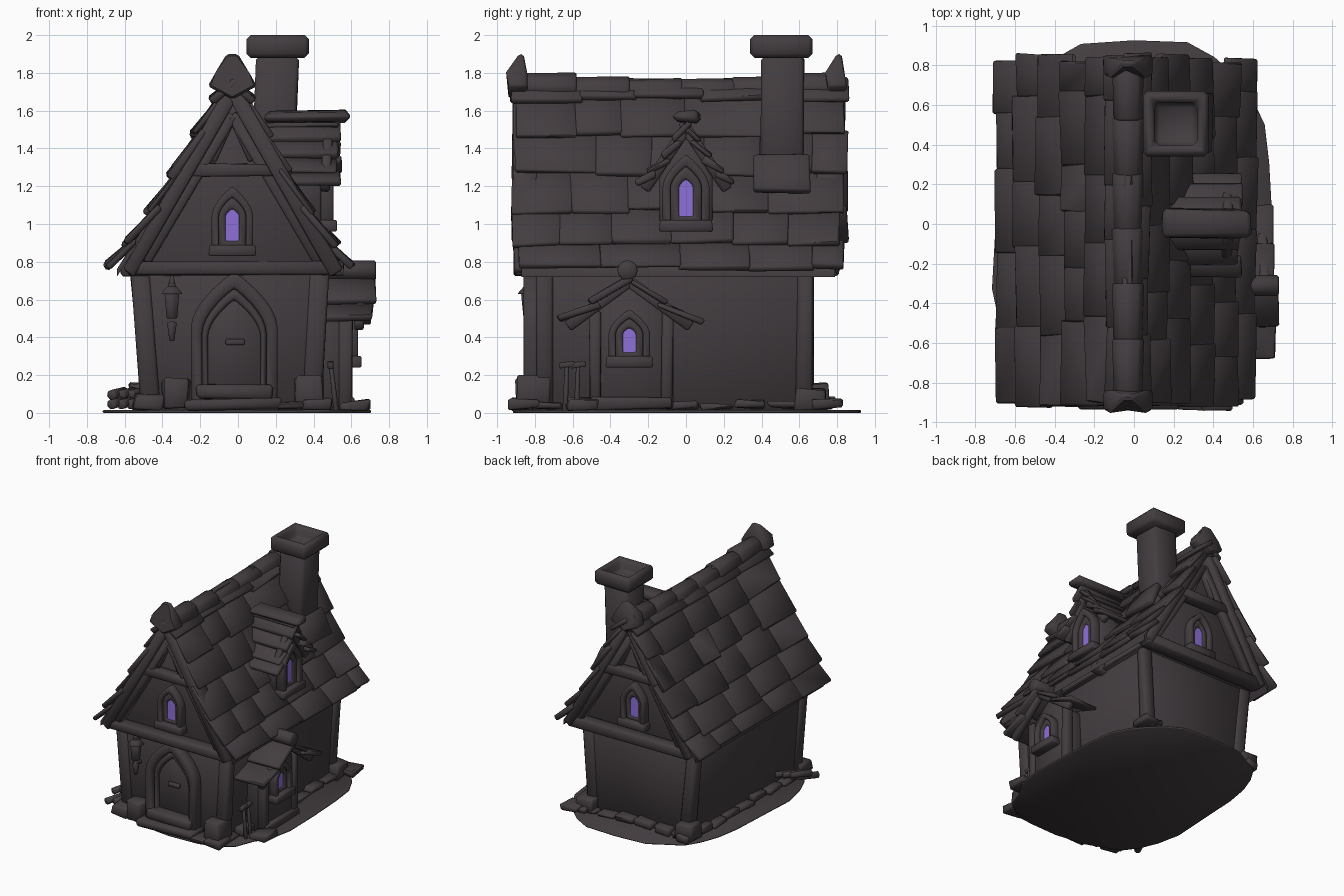
import bpy, bmesh, math, random
from mathutils import Matrix, Vector

random.seed(4)
if "Cube" in bpy.data.objects:
    bpy.data.objects.remove(bpy.data.objects["Cube"], do_unlink=True)


def material(name, colour):
    mat = bpy.data.materials.new(name)
    mat.use_nodes = True
    mat.diffuse_color = (*colour, 1)
    mat.node_tree.nodes["Principled BSDF"].inputs["Base Color"].default_value = (*colour, 1)
    return mat


DARK = material("charcoal", (0.056, 0.046, 0.051))
GLOW = material("violet glass", (0.27, 0.16, 0.69))
X, Y = Vector((1, 0, 0)), Vector((0, 1, 0))
CX = -0.03                                   # house centre line
FRONT, BACK = -0.78, 0.66                    # main wall faces


def finish(bm, name, mat=DARK, bevel=0.01):
    bmesh.ops.recalc_face_normals(bm, faces=bm.faces)
    if bevel:
        edges = [e for e in bm.edges if e.calc_face_angle(0) > 0.6]
        bmesh.ops.bevel(bm, geom=edges, offset=bevel, segments=1, affect='EDGES', clamp_overlap=True)
    mesh = bpy.data.meshes.new(name)
    bm.to_mesh(mesh)
    bm.free()
    mesh.materials.append(mat)
    obj = bpy.data.objects.new(name, mesh)
    bpy.context.collection.objects.link(obj)
    bpy.ops.object.select_all(action='DESELECT')
    obj.select_set(True)
    bpy.context.view_layer.objects.active = obj
    bpy.ops.object.shade_smooth_by_angle(angle=math.radians(48))


def beam(bm, start, end, width, thick, side=Y, jitter=0.0):
    """Box from start to end; width runs along side."""
    start, end = Vector(start), Vector(end)
    along = (end - start).normalized()
    normal = along.cross(side).normalized()
    rot = Matrix((along, normal.cross(along), normal)).transposed().to_4x4()
    size = Matrix.Diagonal(((end - start).length, width, thick, 1))
    made = bmesh.ops.create_cube(bm, size=1, matrix=Matrix.Translation((start + end) / 2) @ rot @ size)
    for v in made["verts"]:
        v.co += Vector([random.uniform(-jitter, jitter) for _ in range(3)])


def cone(bm, start, end, r0, r1, sides=8):
    start, end = Vector(start), Vector(end)
    turn = (end - start).to_track_quat('Z', 'Y').to_matrix().to_4x4()
    bmesh.ops.create_cone(bm, cap_ends=True, segments=sides, radius1=r0, radius2=r1,
                          depth=(end - start).length, matrix=Matrix.Translation((start + end) / 2) @ turn)


def place(x, y, z=0, yaw=0):
    return Matrix.Translation((x, y, z)) @ Matrix.Rotation(math.radians(yaw), 4, 'Z')


def plate(bm, outline, near, far, matrix=Matrix()):
    """Extrude an (x, z) outline between two depths."""
    face = bm.faces.new([bm.verts.new(matrix @ Vector((x, near, z))) for x, z in outline])
    out = bmesh.ops.extrude_face_region(bm, geom=[face], use_keep_orig=True)["geom"]
    shift = matrix.to_3x3() @ Vector((0, far - near, 0))
    bmesh.ops.translate(bm, vec=shift, verts=[g for g in out if isinstance(g, bmesh.types.BMVert)])


def arch(half, base, spring, top, steps=6):
    right = [(half * (1 - (i / steps) ** 1.8), spring + (top - spring) * i / steps) for i in range(steps)]
    return [(half, base)] + right + [(0, top)] + [(-x, z) for x, z in reversed(right)] + [(-half, base)]


def arch_ring(bm, outer, inner, near, far, matrix):
    loops = [[bm.verts.new(matrix @ Vector((x, d, z))) for x, z in pts]
             for pts, d in ((outer, near), (inner, near), (inner, far), (outer, far))]
    for a, b in zip(loops, loops[1:] + loops[:1]):
        for i in range(len(a)):
            j = (i + 1) % len(a)
            bm.faces.new((a[i], a[j], b[j], b[i]))


def window(name, matrix, half, height, pane):
    """Double arched surround, sill and glowing pane; z starts at the sill."""
    spring = height * 0.55
    bm = bmesh.new()
    middle = arch(half * 0.66, 0.04, spring, height * 0.84)
    arch_ring(bm, arch(half, 0, spring, height), middle, -0.05, 0.04, matrix)
    arch_ring(bm, middle, arch(pane, 0.07, spring, height * 0.67), -0.025, 0.04, matrix)
    sill = [(-half * 1.15, -0.01), (half * 1.15, -0.01), (half * 1.1, 0.05), (-half * 1.1, 0.05)]
    plate(bm, sill, -0.07, 0.03, matrix)
    finish(bm, name + "_frame", bevel=0.007)
    bm = bmesh.new()
    plate(bm, arch(pane * 1.1, 0.06, spring, height * 0.69), -0.012, -0.004, matrix)
    finish(bm, name + "_pane", GLOW, 0)


def shingle_rows(bm, path, rows, first, last, axis, piece, ragged=0.015):
    """Overlapping shingles down a path, laid from first to last along axis."""
    def at(t):
        t = min(t, 1) * (len(path) - 1)
        i = min(int(t), len(path) - 2)
        return Vector(path[i]).lerp(Vector(path[i + 1]), t - i)
    for r in range(rows):
        a, b = at(r / rows), at((r + 1.2) / rows)
        normal = (b - a).cross(axis).normalized()
        normal *= 1 if normal.z > 0 else -1
        s = first + random.uniform(-ragged, ragged)
        while s < last - 0.05:
            e = s + piece * random.uniform(0.7, 1.3)
            if last - e < piece * 0.4:
                e = last + random.uniform(-ragged, ragged)
            mid = axis * (s + e) / 2
            lift = random.uniform(0, 0.015)
            drop = (b - a) * random.uniform(-0.07, 0.1)
            beam(bm, a + mid - normal * 0.03, b + drop + mid + normal * lift, e - s + 0.01, 0.035, axis, 0.009)
            s = e


# Ground slab
bm = bmesh.new()
outline = []
for i in range(28):
    c, s = math.cos(i * math.tau / 28), math.sin(i * math.tau / 28)
    k = random.uniform(0.97, 1.03)
    outline.append((0.71 * k * math.copysign(abs(c) ** 0.66, c), 0.91 * k * math.copysign(abs(s) ** 0.7, s)))
plate(bm, outline, 0, 0.015, Matrix(((1, 0, 0, 0), (0, 0, 1, 0), (0, 1, 0, 0), (0, 0, 0, 1))))
finish(bm, "ground_slab", bevel=0.004)

# Main walls, gable block and corner posts
bm = bmesh.new()
plate(bm, [(-0.49, 0.01), (0.42, 0.01), (0.46, 0.8), (-0.55, 0.8)], FRONT, BACK)
finish(bm, "walls")
bm = bmesh.new()
plate(bm, [(CX - 0.53, 0.74), (CX + 0.53, 0.74), (CX, 1.66)], FRONT - 0.02, BACK + 0.03)
finish(bm, "gable_block")
bm = bmesh.new()
for y in (FRONT + 0.035, BACK - 0.03):
    beam(bm, (-0.46, y, 0.02), (-0.52, y, 0.78), 0.09, 0.1, Y, 0.008)
    beam(bm, (0.39, y, 0.02), (0.43, y, 0.78), 0.09, 0.1, Y, 0.008)
finish(bm, "corner_posts", bevel=0.015)

# Gable timbers at both ends
for name, y in (("front", -0.85), ("back", 0.75)):
    bm = bmesh.new()
    beam(bm, (CX - 0.55, y, 0.765), (CX + 0.55, y, 0.765), 0.11, 0.075, Y, 0.005)
    beam(bm, (CX - 0.23, y, 1.285), (CX + 0.23, y, 1.285), 0.09, 0.07, Y, 0.005)
    for s in (-1, 1):
        beam(bm, (CX, y, 1.71), (CX + s * 0.55, y, 0.74), 0.13, 0.075, Y, 0.006)
        beam(bm, (CX, y, 1.58), (CX + s * 0.46, y, 0.8), 0.07, 0.06, Y, 0.004)
        beam(bm, (CX, y, 1.55), (CX + s * 0.1, y, 1.33), 0.05, 0.03, Y)
    finish(bm, name + "_gable_timbers")
window("front_gable_window", place(CX, FRONT - 0.03, 0.84), 0.11, 0.36, 0.036)
window("back_gable_window", place(CX, BACK + 0.04, 0.84, 180), 0.11, 0.36, 0.036)

# Main roof: curved underlay, shingles, ridge
PROFILE = [(0, 1.78), (0.1, 1.66), (0.22, 1.43), (0.36, 1.18), (0.51, 0.96), (0.66, 0.77)]
left = [(CX - d, z) for d, z in PROFILE]
right = [(CX + d * 0.96, z) for d, z in PROFILE]
bm = bmesh.new()
top = [(x * 0.93, z + 0.03) if z < 0.8 else (x, z) for x, z in left[::-1] + right[1:]]
plate(bm, [(x, z - 0.04) for x, z in top] + [(x, z - 0.08) for x, z in top[::-1]], -0.87, 0.79)
finish(bm, "roof_underlay", bevel=0)
for name, path in (("left", left), ("right", right)):
    bm = bmesh.new()
    shingle_rows(bm, [(x, 0, z) for x, z in path], 6, -0.91, 0.83, Y, 0.34, 0.03)
    finish(bm, name + "_roof_shingles")
bm = bmesh.new()
for i in range(6):
    y = -0.88 + i * 0.28
    z = 1.695 + 0.005 * (i - 2.5) ** 2
    cone(bm, (CX, y, z), (CX, y + 0.3, z - 0.005), 0.075, 0.085)
finish(bm, "ridge_caps")
bm = bmesh.new()
for y in (-0.94, 0.75):
    plate(bm, [(CX - 0.13, 1.73), (CX - 0.09, 1.8), (CX - 0.03, 1.9), (CX + 0.03, 1.9),
               (CX + 0.09, 1.8), (CX + 0.13, 1.73), (CX, 1.66)], y, y + 0.1)
for v in bm.verts:
    if v.co.z > 1.85:                        # pinch the tips
        v.co.y = math.copysign(0.84, v.co.y) + (v.co.y - math.copysign(0.84, v.co.y)) * 0.25 - 0.02
finish(bm, "ridge_finials", bevel=0.015)
bm = bmesh.new()
for y in (-0.52, 0.19):
    beam(bm, (-0.62, y, 0.76), (0.56, y, 0.76), 0.07, 0.07, Y, 0.005)
finish(bm, "rafter_ends")

# Chimney with a hollow cap
bm = bmesh.new()
beam(bm, (0.18, 0.51, 1.15), (0.21, 0.51, 1.885), 0.23, 0.22, Y, 0.006)
finish(bm, "chimney_shaft", bevel=0.018)
bm = bmesh.new()
beam(bm, (0.21, 0.505, 1.88), (0.21, 0.505, 2), 0.33, 0.33, Y)
bm.normal_update()
lid = max(bm.faces, key=lambda f: f.calc_center_median().z)
bmesh.ops.inset_individual(bm, faces=[lid], thickness=0.08)
bmesh.ops.inset_individual(bm, faces=[lid], thickness=0.006, depth=-0.09)
finish(bm, "chimney_cap", bevel=0.022)
bm = bmesh.new()
beam(bm, (0.29, 0.51, 1.36), (0.38, 0.51, 1.17), 0.3, 0.05, Y, 0.008)
finish(bm, "chimney_skirt")


def small_gable(name, y, face, depth, half, base, eave, peak, reach, drop, x0, x1, rows):
    """Gabled projection on the right side with its own shingled roof."""
    bm = bmesh.new()
    plate(bm, [(-half, base), (half, base), (half, eave), (0, peak - 0.06), (-half, eave)],
          0, depth, place(face, y, 0, 90))
    finish(bm, name + "_wall")
    bm = bmesh.new()
    for s in (-1, 1):
        path = [(0, y, peak), (0, y + s * reach * 0.45, peak - drop * 0.55), (0, y + s * reach, peak - drop)]
        shingle_rows(bm, path, rows, x0, x1, X, 0.4)
        low = Vector((x1 - 0.05, y, peak - 0.045))
        beam(bm, low, low + Vector((-0.02, s * reach * 0.88, -drop * 0.95)), 0.05, 0.06, X)
    finish(bm, name + "_roof")


# Dormer
small_gable("dormer", 0, 0.44, 0.3, 0.14, 0.96, 1.25, 1.55, 0.25, 0.34, 0.14, 0.53, 4)
window("dormer_window", place(0.455, 0, 0.97, 90), 0.125, 0.4, 0.037)
bm = bmesh.new()
beam(bm, (0.14, 0, 1.565), (0.59, 0, 1.57), 0.14, 0.06, Y, 0.01)
finish(bm, "dormer_ridge", bevel=0.02)

# Side bay
small_gable("bay", -0.3, 0.58, 0.2, 0.2, 0.01, 0.52, 0.74, 0.37, 0.25, 0.42, 0.71, 2)
window("bay_window", place(0.585, -0.3, 0.25, 90), 0.11, 0.3, 0.034)
bm = bmesh.new()
for y in (-0.48, -0.1):
    beam(bm, (0.57, y, 0.02), (0.57, y, 0.54), 0.06, 0.07, Y, 0.006)
beam(bm, (0.57, -0.5, 0.05), (0.57, -0.08, 0.05), 0.1, 0.06, X, 0.008)
cone(bm, (0.45, -0.31, 0.755), (0.73, -0.31, 0.755), 0.055, 0.055, 10)
finish(bm, "bay_posts_and_ridge")

# Door, surround and steps
spot = place(-0.02, FRONT)
bm = bmesh.new()
middle = arch(0.17, 0.08, 0.42, 0.66)
arch_ring(bm, arch(0.23, 0.02, 0.45, 0.75), middle, -0.08, 0.03, spot)
arch_ring(bm, middle, arch(0.14, 0.12, 0.4, 0.6), -0.05, 0.03, spot)
finish(bm, "door_surround", bevel=0.012)
bm = bmesh.new()
plate(bm, arch(0.145, 0.1, 0.4, 0.61), -0.015, 0.02, spot)
beam(bm, (-0.065, FRONT - 0.03, 0.375), (0.035, FRONT - 0.03, 0.375), 0.03, 0.03, Y)
finish(bm, "door", bevel=0.004)
bm = bmesh.new()
beam(bm, (-0.28, -0.84, 0.045), (0.23, -0.84, 0.045), 0.19, 0.06, Y, 0.008)
beam(bm, (-0.22, -0.82, 0.11), (0.18, -0.82, 0.11), 0.14, 0.08, Y, 0.008)
finish(bm, "door_steps", bevel=0.015)

# Wall lantern
bm = bmesh.new()
for z0, z1, r0, r1 in ((0.38, 0.48, 0.015, 0.03), (0.5, 0.63, 0.032, 0.045),
                       (0.63, 0.67, 0.065, 0.03), (0.67, 0.73, 0.025, 0.008)):
    cone(bm, (-0.35, -0.83, z0), (-0.35, -0.83, z1), r0, r1, 6)
for z in (0.47, 0.67):
    beam(bm, (-0.35, FRONT + 0.02, z), (-0.35, -0.85, z), 0.03, 0.03, X)
finish(bm, "lantern", bevel=0.004)

# Foundation stones around the base and at the corners
bm = bmesh.new()
for x in (-0.5, 0.44):
    for i in range(9):
        y, h = -0.74 + i * 0.18, random.uniform(0.05, 0.08)
        beam(bm, (x, y, 0.02), (x, y, h), 0.17, random.uniform(0.08, 0.14), Y, 0.012)
for i in range(6):
    x = -0.46 + i * 0.17
    beam(bm, (x, BACK + 0.02, 0.02), (x, BACK + 0.02, random.uniform(0.05, 0.08)), 0.15, 0.12, X, 0.012)
for x, y, h in ((-0.33, -0.82, 0.18), (-0.47, -0.8, 0.1), (0.38, -0.81, 0.2), (0.42, -0.86, 0.07),
                (0.28, -0.86, 0.06), (-0.5, 0.67, 0.15), (0.42, 0.66, 0.13), (0.5, 0.74, 0.07), (0.62, -0.55, 0.06)):
    beam(bm, (x, y, 0.02), (x, y, h), 0.16, 0.15, Y, 0.015)
finish(bm, "foundation_stones", bevel=0.02)

# Log heap at the left corner and garden tools by the bay
bm = bmesh.new()
for i in range(6):
    x, y, z = -0.59 + 0.05 * (i % 3 - 1), -0.68 + 0.03 * i, 0.045 + 0.05 * (i // 3)
    cone(bm, (x - 0.03, y - 0.08, z), (x + 0.04, y + 0.08, z + 0.02), 0.028, 0.024, 7)
finish(bm, "log_heap", bevel=0.004)
bm = bmesh.new()
for y in (-0.64, -0.58):
    cone(bm, (0.52, y, 0.01), (0.49, y + 0.01, 0.27), 0.016, 0.012, 6)
    beam(bm, (0.49, y - 0.03, 0.25), (0.49, y + 0.05, 0.26), 0.03, 0.03, X)
finish(bm, "garden_tools", bevel=0.003)
